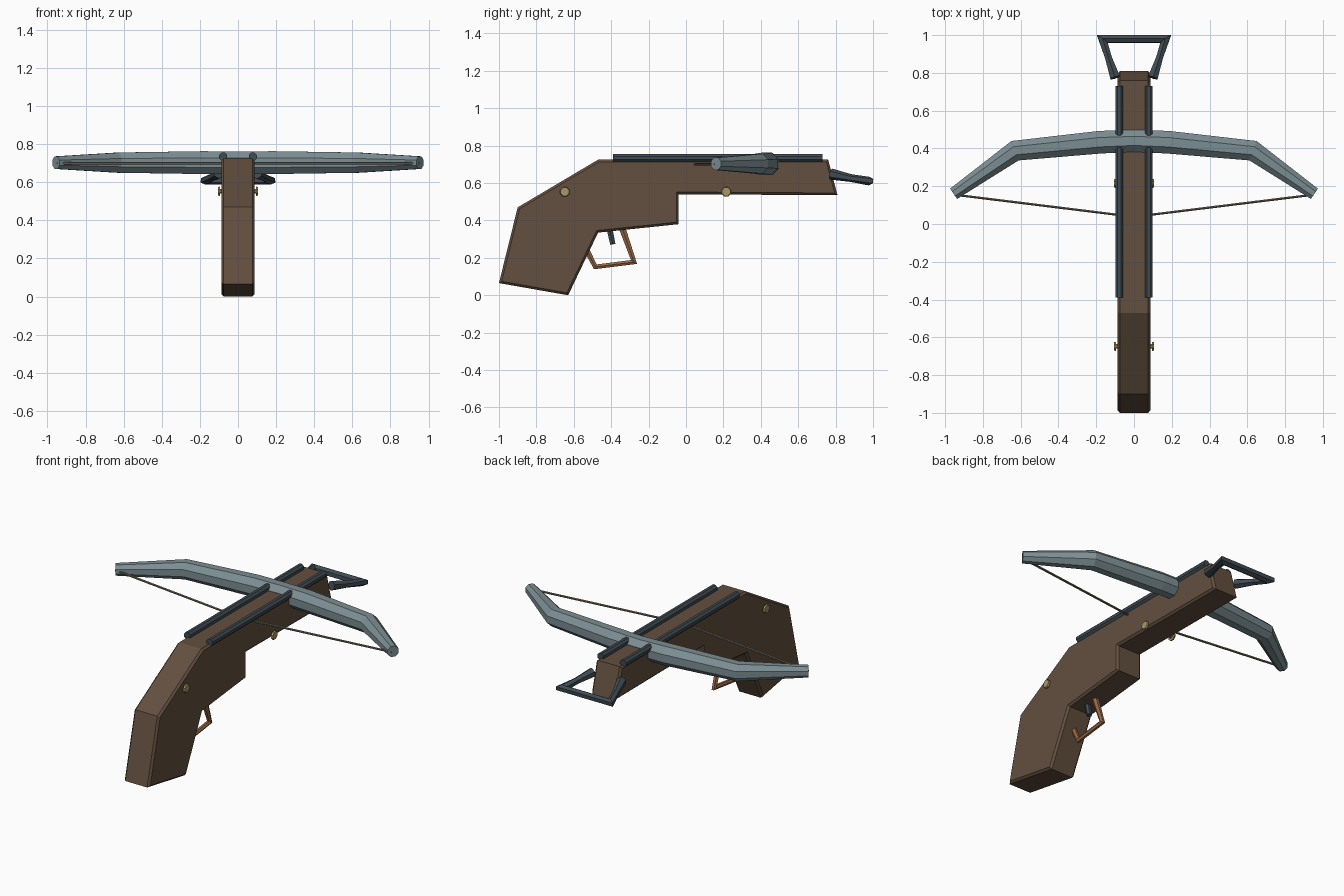
import bpy, bmesh, math
from mathutils import Vector

if "Cube" in bpy.data.objects:
    bpy.data.objects.remove(bpy.data.objects["Cube"])


def material(name, rgb):
    m = bpy.data.materials.new(name)
    m.diffuse_color = (*rgb, 1)
    m.use_nodes = True
    m.node_tree.nodes["Principled BSDF"].inputs["Base Color"].default_value = m.diffuse_color
    return m


WOOD = material("wood", (0.125, 0.08, 0.05))
STEEL = material("steel", (0.2, 0.27, 0.29))
DARK = material("dark_steel", (0.05, 0.07, 0.085))
COPPER = material("copper", (0.32, 0.14, 0.06))
BRASS = material("brass", (0.4, 0.31, 0.13))
CORD = material("cord", (0.17, 0.15, 0.12))


def finish(bm, name, mat):
    bmesh.ops.recalc_face_normals(bm, faces=bm.faces)
    me = bpy.data.meshes.new(name)
    bm.to_mesh(me)
    bm.free()
    me.materials.append(mat)
    ob = bpy.data.objects.new(name, me)
    bpy.context.collection.objects.link(ob)
    return ob


def tube(name, pts, radii, sides, mat, ref=(0, 0, 1)):
    """Mitred flat-sided tube along a planar path; ref is the plane normal."""
    pts = [Vector(p) for p in pts]
    ref = Vector(ref)
    if not isinstance(radii, (list, tuple)):
        radii = [radii] * len(pts)
    bm = bmesh.new()
    rings = []
    for i, (p, r) in enumerate(zip(pts, radii)):
        a = (p - pts[i - 1]).normalized() if i > 0 else None
        b = (pts[i + 1] - p).normalized() if i < len(pts) - 1 else None
        t = ((a or b) + (b or a)).normalized()
        miter = 1 / max(0.4, t.dot(a or b))
        u = t.cross(ref).normalized()
        v = u.cross(t)
        c = r / math.cos(math.pi / sides)
        ring = []
        for k in range(sides):
            ang = 2 * math.pi * (k + 0.5) / sides
            ring.append(bm.verts.new(p + u * (c * math.cos(ang) * miter) + v * (c * math.sin(ang))))
        rings.append(ring)
    for r0, r1 in zip(rings, rings[1:]):
        for k in range(sides):
            j = (k + 1) % sides
            bm.faces.new((r0[k], r0[j], r1[j], r1[k]))
    bm.faces.new(rings[0])
    bm.faces.new(rings[-1])
    return finish(bm, name, mat)


def mirrored(half):
    """Mirror a left-to-centre list of points across x = 0."""
    return [(-x, y, z) for x, y, z in half] + [p for p in reversed(half) if p[0] != 0]


# Stock: side profile extruded across x, with a chamfered outline
profile = [(-1.0, 0.065), (-0.90, 0.47), (-0.47, 0.725), (0.76, 0.725), (0.81, 0.535),
           (-0.04, 0.54), (-0.04, 0.38), (-0.47, 0.335), (-0.63, 0.0)]
W = 0.087
bm = bmesh.new()
face = bm.faces.new([bm.verts.new((-W, y, z)) for y, z in profile])
ext = bmesh.ops.extrude_face_region(bm, geom=[face])
bmesh.ops.translate(bm, vec=(2 * W, 0, 0), verts=[g for g in ext["geom"] if isinstance(g, bmesh.types.BMVert)])
rim = [e for e in bm.edges if abs(e.verts[0].co.x - e.verts[1].co.x) < 1e-6]
bmesh.ops.bevel(bm, geom=rim, offset=0.012, segments=1, affect='EDGES', profile=0.5)
finish(bm, "stock", WOOD)

# Bow limbs
limb = [(0.955, 0.16, 0.703), (0.63, 0.388, 0.703), (0.18, 0.433, 0.703), (0, 0.44, 0.703)]
lr = [0.033, 0.053, 0.06]
tube("bow_limbs", mirrored(limb), lr + [0.058] + lr[::-1], 8, STEEL)

# Bowstring
tube("bowstring", mirrored([(0.95, 0.155, 0.70), (0, 0.038, 0.70)]), 0.006, 6, CORD)

# Rails, pins
for s, side in ((-1, "left"), (1, "right")):
    tube("rail_" + side, [(s * 0.078, -0.39, 0.734), (s * 0.078, 0.73, 0.734)], 0.021, 8, DARK)
    for y, end in ((-0.648, "rear"), (0.215, "front")):
        tube(f"pin_{end}_{side}", [(s * 0.07, y, 0.553), (s * 0.094, y, 0.553),
                                   (s * 0.0941, y, 0.553), (s * 0.105, y, 0.553)],
             [0.012, 0.012, 0.025, 0.022], 8, BRASS)

# Foot stirrup at the nose
stirrup = [(0.10, 0.775, 0.648), (0.135, 0.88, 0.627), (0.168, 0.98, 0.61)]
sr = [0.026, 0.018, 0.02]
tube("foot_stirrup", mirrored(stirrup), sr + sr[::-1], 6, DARK)

# Trigger guard and trigger
tube("trigger_guard", [(0, -0.345, 0.37), (0, -0.278, 0.178), (0, -0.485, 0.152), (0, -0.54, 0.26)],
     [0.018, 0.012, 0.012, 0.016], 6, COPPER, ref=(1, 0, 0))
tube("trigger", [(0, -0.412, 0.37), (0, -0.391, 0.272)], [0.016, 0.014], 6, DARK, ref=(1, 0, 0))
